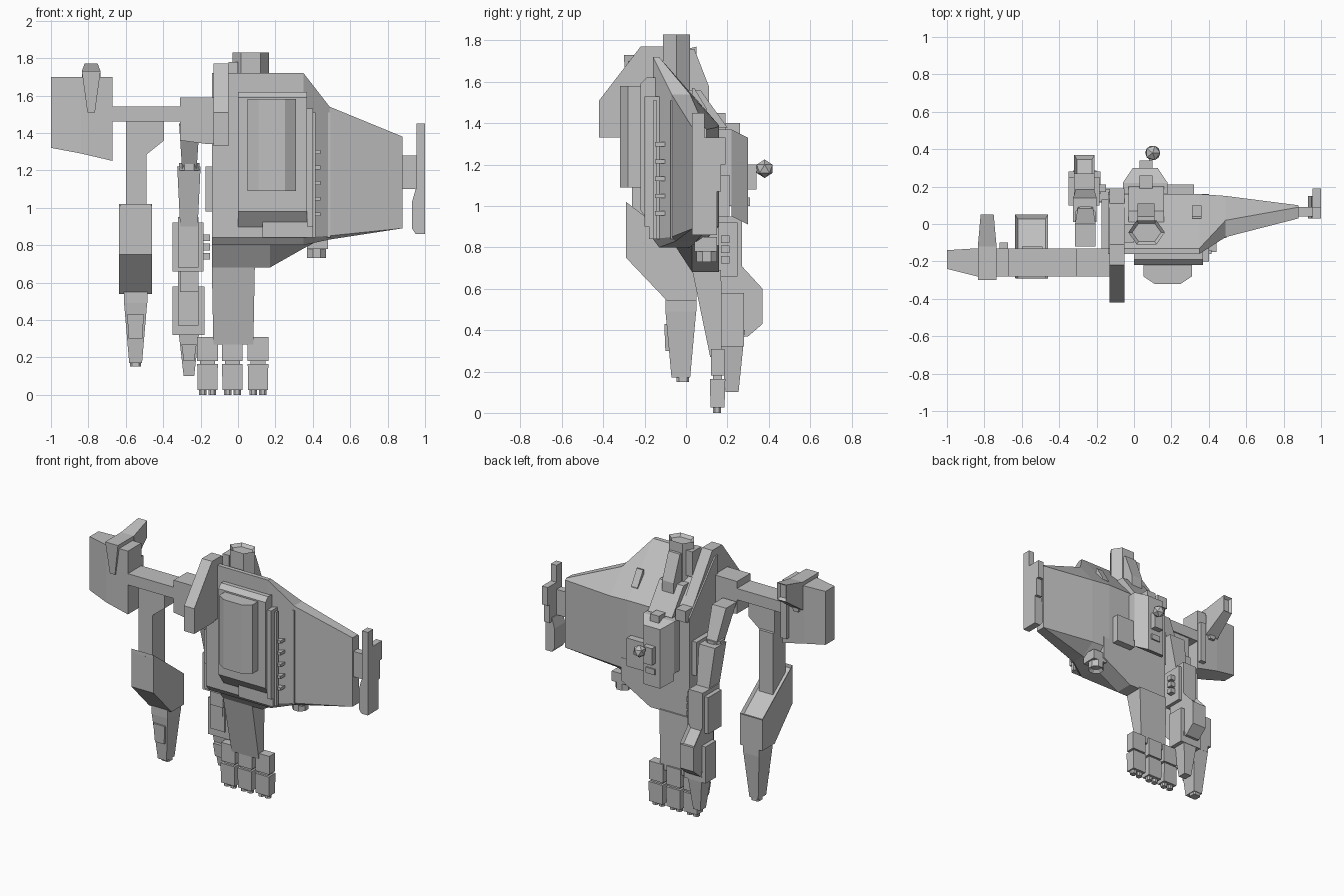
import bpy, bmesh
from mathutils import Vector

if "Cube" in bpy.data.objects:
    bpy.data.objects.remove(bpy.data.objects["Cube"])

grey = bpy.data.materials.new("hull grey")
grey.use_nodes = True
grey.diffuse_color = (.53, .53, .53, 1)
grey.node_tree.nodes["Principled BSDF"].inputs["Base Color"].default_value = grey.diffuse_color

PLANES = {"x": (1, 2, 0), "y": (0, 2, 1), "z": (0, 1, 2)}
UP, DOWN, BACK_UP = Vector((0, 0, 1)), Vector((0, 0, -1)), Vector((0, 1, 1))


def around(middle, half):
    return middle - half, middle + half


def section(u, v, corners=(0, 0), **cuts):
    """Rectangle whose corners are cut; near is the low side of u, bottom the low side of v."""
    points = []
    for corner, a, b, along_u in (("near_bottom", 0, 0, False), ("far_bottom", 1, 0, True),
                                  ("far_top", 1, 1, False), ("near_top", 0, 1, True)):
        cut_u, cut_v = cuts.get(corner, corners)
        on_u = Vector((u[a] + (-cut_u if a else cut_u), v[b]))
        on_v = Vector((u[a], v[b] + (-cut_v if b else cut_v)))
        points += [on_u, on_v] if along_u else [on_v, on_u]
    return points


def skin(name, along, ends, sections, recess=None, rim=.02):
    """Skin sections placed along an axis, and sink the face that looks most along recess."""
    first, second, third = PLANES[along]
    bm = bmesh.new()
    loops = []
    for place, points in zip(ends, sections):
        loop = []
        for point in points:
            co = Vector()
            co[first], co[second], co[third] = point.x, point.y, place
            loop.append(bm.verts.new(co))
        loops.append(loop)
    for low, high in zip(loops, loops[1:]):
        for i in range(len(low)):
            bm.faces.new((low[i - 1], low[i], high[i], high[i - 1]))
    bm.faces.new(loops[0])
    bm.faces.new(loops[-1])
    bmesh.ops.remove_doubles(bm, verts=bm.verts, dist=.0001)
    bmesh.ops.recalc_face_normals(bm, faces=bm.faces)
    if recess:
        bm.normal_update()
        face = max(bm.faces, key=lambda f: f.normal.dot(recess))
        bmesh.ops.inset_region(bm, faces=[face], thickness=rim, depth=0)
        bmesh.ops.translate(bm, verts=face.verts, vec=-rim * face.normal)
    mesh = bpy.data.meshes.new(name)
    bm.to_mesh(mesh)
    bm.free()
    mesh.materials.append(grey)
    bpy.context.collection.objects.link(bpy.data.objects.new(name, mesh))


def solid(name, x, y, z, along="z", taper=(1, 1), shift=(0, 0), recess=None, **cuts):
    """Block with cut corners along an axis; its first end can be tapered and shifted."""
    u, v, ends = ((x, y, z)[i] for i in PLANES[along])
    full = section(u, v, **cuts)
    middle = Vector((sum(u), sum(v))) / 2
    first = [middle + (p - middle) * Vector(taper) + Vector(shift) for p in full]
    skin(name, along, ends, (first, full), recess)


# Hull tapering into the wing
core = section(u=(-.16, .16), v=(.8, 1.72), near_bottom=(.03, .04), far_bottom=(.1, .1),
               far_top=(.29, .33))
shoulder = section(u=(-.07, .15), v=(.83, 1.54), near_bottom=(.02, .02), far_bottom=(.1, .07),
                   far_top=(.13, .16))
wing_end = section(u=(.03, .1), v=(.89, 1.38), far_top=(.01, .01))
skin("hull_and_wing", "x", (-.14, .35, .49, .88), (core, core, shoulder, wing_end))
belly = section(u=(-.1, .16), v=(.68, .97), near_bottom=(.13, .2))
belly_end = section(u=(-.1, .16), v=(.81, .97), near_bottom=(.13, .07))
skin("lower_hull", "x", (-.14, .17, .4), (belly, belly, belly_end))
solid("hull_side_block", x=(-.175, -.1), y=around(0, .13), z=(.98, 1.22))
solid("rear_plate", x=(.17, .32), y=(.1, .21), z=(.95, 1.15))
solid("slope_vent", x=(.31, .36), y=(.03, .1), z=(1.46, 1.57), along="x", far_top=(.06, .1))

# Raised front panel with side rungs
panel_x = (0, .37)
solid("panel_base", x=panel_x, y=(-.22, -.14), z=(.98, 1.62), along="x", near_top=(.03, .03))
solid("panel_chin", x=panel_x, y=(-.22, -.1), z=(.87, .98), along="x", near_bottom=(.08, .11))
solid("panel_bulge", x=(.05, .31), y=(-.32, -.2), z=(1.09, 1.58),
      near_bottom=(.06, .04), far_bottom=(.06, .04))
solid("panel_foot", x=(.13, .4), y=(-.18, -.08), z=(.84, .97))
solid("panel_rail", x=(.37, .4), y=(-.2, -.12), z=(.9, 1.53))
for rung in range(5):
    solid("side_rung", x=(.36, .44), y=(-.15, .01), z=around(.965 + rung / 12, .01))
solid("side_strip", x=(.39, .415), y=around(-.15, .01), z=(.84, 1.51))
solid("shoulder_strip", x=(.46, .495), y=around(-.06, .015), z=(.84, 1.51))

# Front fin and the strip that follows the rear slope
fin_x = around(-.09, .04)
solid("front_fin", x=fin_x, y=(-.42, -.1), z=(1.33, 1.77), along="x",
      near_top=(.2, .26), far_top=(.05, .06), far_bottom=(.1, .05))
solid("rear_strip", x=fin_x, y=(-.18, -.11), z=(1.36, 1.77), shift=(0, .28))
solid("strip_block", x=fin_x, y=(.1, .19), z=(1.37, 1.45))

# Tower on top
solid("tower", x=(-.03, .165), y=(-.11, .02), z=(1.5, 1.83), corners=(.045, .065), recess=UP)
solid("tower_collar", x=(-.05, 0), y=(-.1, 0), z=(1.6, 1.78))
solid("tower_back", x=(.02, .11), y=(0, .11), z=(1.4, 1.76), along="x", far_top=(.07, .18))
solid("tower_foot", x=(-.03, .16), y=(0, .2), z=(1.38, 1.56), along="x", far_top=(.13, .18))

# Rear sensor housing and dish
sensor_x = (.03, .1)
solid("sensor_body", x=(-.06, .18), y=(.14, .22), z=(1, 1.37), along="y")
solid("sensor_face", x=(-.06, .18), y=(.3, .22), z=(.95, 1.37), along="y",
      taper=(.55, 1), shift=(0, -.04))
solid("sensor_cap", x=sensor_x, y=(.19, .26), z=(1.32, 1.4))
solid("sensor_vent", x=sensor_x, y=(.26, .31), z=(1, 1.04))
solid("dish_mount", x=sensor_x, y=(.27, .34), z=(1.08, 1.2))
solid("dish_arm", x=around(.09, .01), y=(.32, .39), z=around(1.18, .01))
bpy.ops.mesh.primitive_ico_sphere_add(subdivisions=1, radius=.045, location=(.1, .38, 1.18))
bpy.context.object.name = "dish"
bpy.context.object.data.materials.append(grey)

# Wing tip thruster and belly nozzle
tip_x = (.955, 1)
solid("tip_connector", x=(.86, .96), y=(.04, .09), z=(1.1, 1.28))
solid("tip_front_bar", x=tip_x, y=(.03, .09), z=(1.08, 1.45))
solid("tip_rear_bar", x=tip_x, y=(.09, .17), z=(1.07, 1.33))
solid("tip_rear_spur", x=tip_x, y=(.15, .19), z=(1.2, 1.33))
solid("tip_pod", x=(.93, 1), y=(.03, .15), z=(.86, 1.1), along="y", near_top=(.02, .07),
      near_bottom=(.02, .03))
solid("belly_mount", x=(.37, .48), y=(.04, .15), z=(.78, .85))
solid("belly_nozzle", x=around(.42, .05), y=around(.1, .05), z=(.73, .79),
      corners=(.03, .03), recess=DOWN)

# Rear leg column with three feet
solid("leg_column", x=(-.14, .09), y=(.03, .17), z=(.27, .69), taper=(.93, .4), shift=(0, .045))
for x in (-.163, -.03, .107):
    wide = around(x, .055)
    solid("foot_top", x=wide, y=(.12, .185), z=(.18, .31))
    solid("foot_joint", x=around(x, .04), y=(.13, .175), z=(.15, .19))
    solid("foot_block", x=wide, y=(.115, .19), z=(.025, .165), taper=(.97, .9))
    for side in (-1, 1):
        solid("foot_nozzle", x=around(x + side / 40, .02), y=around(.15, .02), z=(0, .03),
              corners=(.01, .01))

# Side boom with the outer pod
boom_y = (-.28, -.13)
solid("boom_shoulder", x=(-.31, -.05), y=boom_y, z=(1.34, 1.59), along="y", near_bottom=(.15, .02))
solid("boom", x=(-.68, -.3), y=boom_y, z=(1.46, 1.54))
pod = section(u=boom_y, v=(1.25, 1.7))
pod_end = section(u=(-.24, -.14), v=(1.32, 1.7))
pod_middle = section(u=boom_y, v=(1.29, 1.7))
skin("outer_pod", "x", (-1, -.84, -.67), (pod_end, pod_middle, pod))
solid("pod_bracket", x=(-.72, -.675), y=(-.27, -.1), z=(1.3, 1.6))
fin_middle = -.785
solid("pod_fin", x=around(fin_middle, .05), y=(-.3, -.1), z=(1.51, 1.73), taper=(.4, .9))
solid("pod_fin_tail", x=around(fin_middle, .05), y=(.05, -.12), z=(1.53, 1.73), along="y",
      taper=(.7, .6), shift=(0, .08), recess=BACK_UP)

# Outer hanging leg
leg_x, leg_middle = (-.61, -.485), -.548
solid("outer_leg_bracket", x=(-.6, -.395), y=(-.26, -.14), z=(1.28, 1.47), along="y",
      far_bottom=(.1, .08))
solid("outer_leg_post", x=(-.6, -.49), y=(-.26, -.12), z=(.85, 1.3))
solid("outer_leg_shell", x=(-.635, -.46), y=(-.29, .05), z=(.54, 1.02), along="x",
      near_bottom=(.2, .21), far_top=(.34, .26), recess=BACK_UP)
solid("outer_leg_shin", x=leg_x, y=(-.1, .05), z=(.49, .62))
solid("outer_foot", x=leg_x, y=(-.1, .05), z=(.17, .5), taper=(.55, .6))
solid("outer_foot_guard", x=around(leg_middle, .045), y=(-.105, 0), z=(.3, .43), taper=(.8, .9))
solid("outer_foot_nozzle", x=around(leg_middle, .03), y=around(-.015, .03), z=(.15, .18),
      corners=(.01, .01))

# Inner hanging arm leaning backward
solid("inner_upper_arm", x=(-.315, -.205), y=(-.12, 0), z=(1.2, 1.45), taper=(.7, .8), shift=(0, .11))
solid("inner_elbow", x=around(-.26, .055), y=around(.04, .055), z=(1.2, 1.24), corners=(.03, .03))
solid("inner_forearm", x=(-.325, -.2), y=(.01, .14), z=(.9, 1.22), taper=(.75, .9), shift=(0, .06))
solid("inner_wrist_block", x=(-.35, -.185), y=(.1, .25), z=(.66, .92))
solid("inner_wrist_cap", x=(-.32, -.21), y=(.08, .27), z=(.68, .95))
solid("inner_link", x=(-.31, -.21), y=(.13, .25), z=(.55, .68))
for z in (.74, .79, .84):
    solid("wrist_stud", x=(-.2, -.15), y=(.17, .21), z=around(z, .018))
solid("lower_cuff", x=(-.35, -.18), y=(.16, .28), z=(.32, .58))
solid("lower_shell", x=(-.32, -.21), y=(.15, .37), z=(.37, .72), along="x",
      far_top=(.11, .12), far_bottom=(.07, .06), recess=BACK_UP)
solid("lower_front_plate", x=(-.3, -.225), y=(.145, .17), z=(.48, .59))
solid("inner_foot", x=(-.325, -.2), y=(.16, .285), z=(.1, .4), taper=(.45, .5))
solid("inner_foot_guard", x=around(-.262, .04), y=(.15, .2), z=(.18, .27), taper=(.7, .8))
